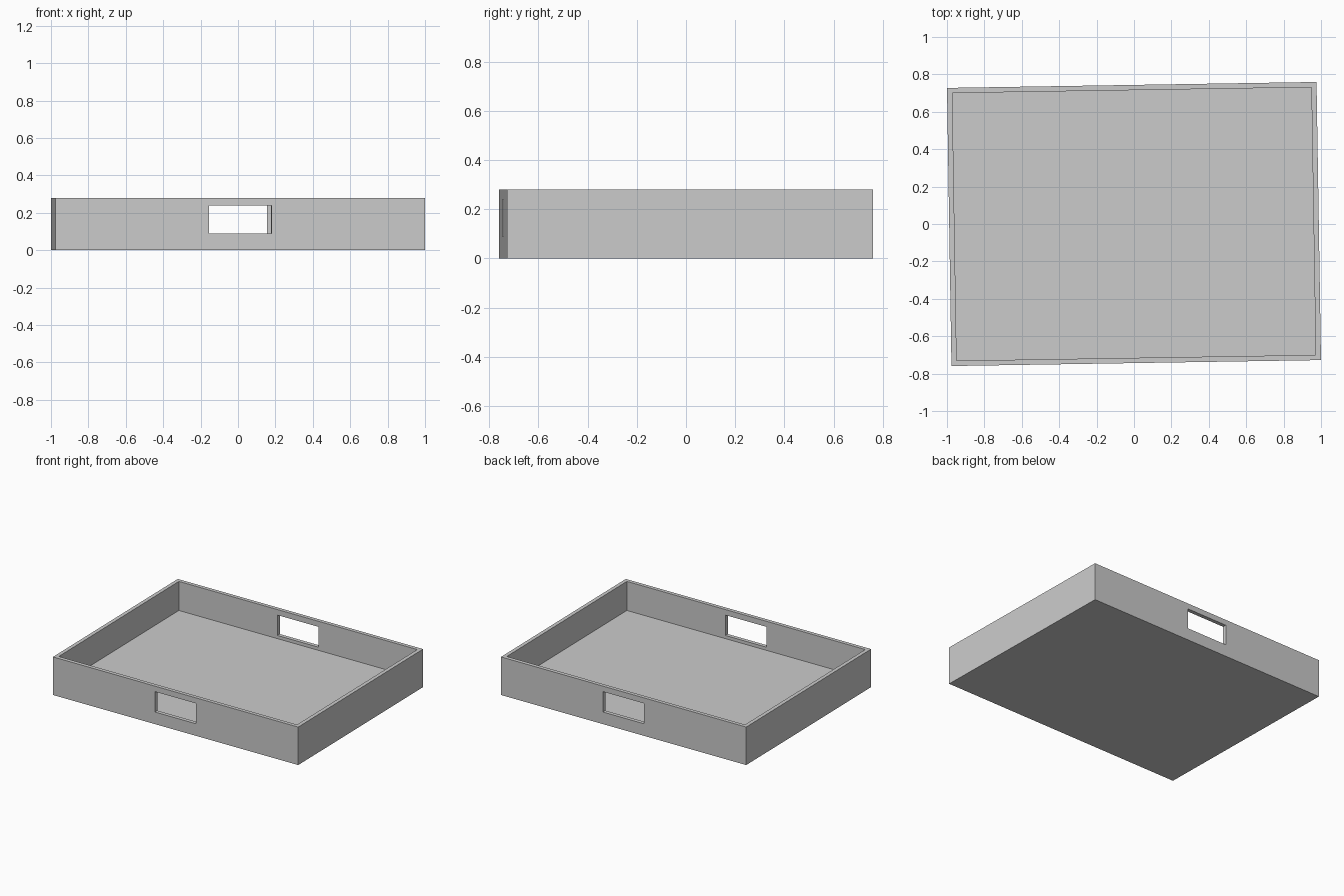
import bpy, bmesh, math

if "Cube" in bpy.data.objects:
    bpy.data.objects.remove(bpy.data.objects["Cube"])

L, W, H = 1.976, 1.487, 0.28      # outer size
T, FLOOR = 0.028, 0.066           # wall and floor thickness
HX, Z0, Z1 = 0.166, 0.089, 0.239  # handle slot half width, bottom, top
TURN = math.radians(0.92)         # slight turn of the whole tray


def box(name, lo, hi):
    bm = bmesh.new()
    bmesh.ops.create_cube(bm, size=1)
    for v in bm.verts:
        v.co = [(a + b) / 2 + c * (b - a) for a, b, c in zip(lo, hi, v.co)]
    me = bpy.data.meshes.new(name)
    bm.to_mesh(me)
    bm.free()
    ob = bpy.data.objects.new(name, me)
    bpy.context.collection.objects.link(ob)
    ob.rotation_euler.z = TURN
    return ob


# Solid block for the tray body
tray = box("serving_tray", (-L / 2, -W / 2, 0), (L / 2, W / 2, H))

# Cutters: inner hollow, and one slot through both long walls
cutters = [
    box("hollow_cutter", (-L / 2 + T, -W / 2 + T, FLOOR), (L / 2 - T, W / 2 - T, H + 0.2)),
    box("handle_slot_cutter", (-HX, -W, Z0), (HX, W, Z1)),
]
for c in cutters:
    mod = tray.modifiers.new(c.name, 'BOOLEAN')
    mod.operation = 'DIFFERENCE'
    mod.solver = 'EXACT'
    mod.object = c

# Bake the cuts and drop the cutters
bpy.context.view_layer.update()
dg = bpy.context.evaluated_depsgraph_get()
mesh = bpy.data.meshes.new_from_object(tray.evaluated_get(dg))
tray.modifiers.clear()
tray.data = mesh
mesh.name = "serving_tray"
for c in cutters:
    bpy.data.objects.remove(c, do_unlink=True)
